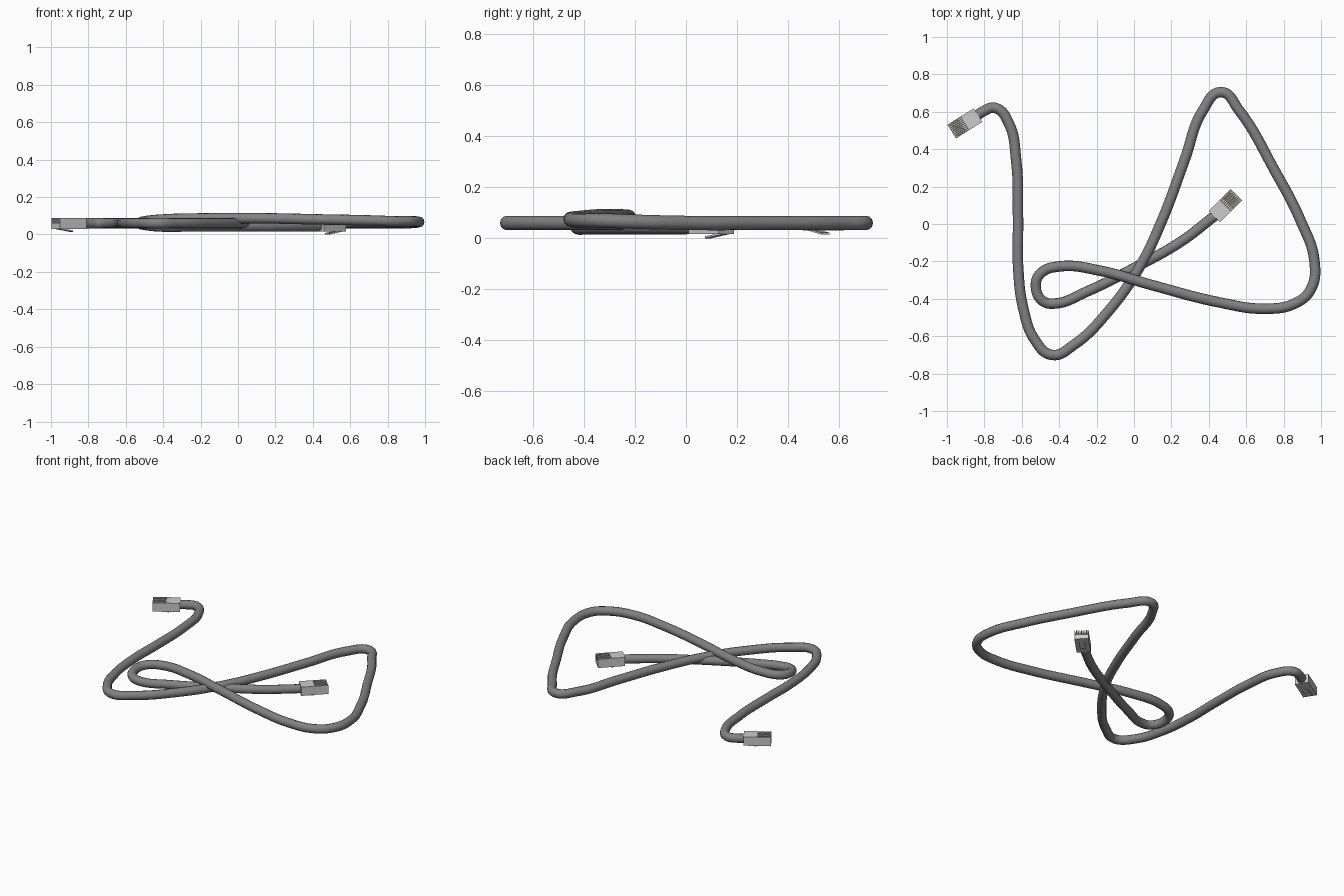
import bpy, bmesh, math
from mathutils import Matrix, Vector

cube = bpy.data.objects.get("Cube")
if cube:
    bpy.data.objects.remove(cube, do_unlink=True)


def material(name, r, g, b):
    mat = bpy.data.materials.new(name)
    mat.use_nodes = True
    mat.diffuse_color = (r, g, b, 1)
    mat.node_tree.nodes["Principled BSDF"].inputs["Base Color"].default_value = (r, g, b, 1)
    return mat


grey = material("cable grey", 0.22, 0.22, 0.22)
plastic = material("plug light grey", 0.6, 0.6, 0.6)
gold = material("contact gold", 0.8, 0.75, 0.05)

# Cable: smooth tube through a few path points
path = [
    (-.85, .57, .06), (-.81, .6, .06), (-.74, .62, .06), (-.67, .54, .06), (-.63, .34, .06),
    (-.62, .02, .06), (-.62, -.22, .06), (-.59, -.46, .06), (-.53, -.62, .06), (-.44, -.7, .06),
    (-.32, -.645, .06), (-.14, -.47, .06), (.03, -.23, .06), (.15, .02, .06), (.27, .34, .06),
    (.37, .61, .06), (.465, .705, .06), (.56, .61, .06), (.75, .29, .06), (.89, .02, .06),
    (.965, -.2, .065), (.945, -.35, .07), (.86, -.425, .07), (.7, -.453, .075), (.46, -.42, .08),
    (.09, -.325, .087), (-.18, -.25, .086), (-.4, -.227, .08), (-.5, -.265, .07),
    (-.525, -.335, .06), (-.49, -.41, .05), (-.42, -.425, .043), (-.26, -.365, .043),
    (.02, -.225, .043), (.25, -.095, .043), (.44, .05, .044),
]
curve = bpy.data.curves.new("cable", "CURVE")
curve.dimensions = "3D"
curve.bevel_depth = 0.028
curve.bevel_resolution = 4
curve.resolution_u = 8
curve.use_fill_caps = True
spline = curve.splines.new("BEZIER")
spline.bezier_points.add(len(path) - 1)
for point, co in zip(spline.bezier_points, path):
    point.co = co
    point.handle_left_type = point.handle_right_type = "AUTO"
cable = bpy.data.objects.new("cable", curve)
bpy.context.collection.objects.link(cable)
curve.materials.append(grey)
bpy.context.view_layer.objects.active = cable
cable.select_set(True)
bpy.ops.object.convert(target="MESH")
bpy.ops.object.shade_smooth_by_angle(angle=math.radians(40))

# Plug dimensions: x runs from the cable end to the tip
LENGTH, WIDTH, HEIGHT = 0.166, 0.086, 0.058
SPLIT, FLOOR = LENGTH * 0.5, HEIGHT * 0.5
SLOTS = 8
PITCH = WIDTH / (SLOTS + 0.5)
slot_centres = [(i - (SLOTS - 1) / 2) * PITCH for i in range(SLOTS)]


def prism(bm, corners, direction):
    """Extrude a closed outline along a direction."""
    face = bm.faces.new([bm.verts.new(c) for c in corners])
    moved = bmesh.ops.extrude_face_region(bm, geom=[face], use_keep_orig=True)["geom"]
    bmesh.ops.translate(bm, vec=Vector(direction),
                        verts=[v for v in moved if isinstance(v, bmesh.types.BMVert)])


def add_object(name, bm, mat, place):
    bmesh.ops.recalc_face_normals(bm, faces=bm.faces)
    mesh = bpy.data.meshes.new(name)
    bm.to_mesh(mesh)
    bm.free()
    mesh.materials.append(mat)
    obj = bpy.data.objects.new(name, mesh)
    obj.matrix_world = place
    bpy.context.collection.objects.link(obj)


def make_plug(name, location, angle):
    place = Matrix.Translation(location) @ Matrix.Rotation(math.radians(angle), 4, "Z")
    w = WIDTH / 2

    # Solid rear half and comb-shaped tip half
    bm = bmesh.new()
    prism(bm, [(0, -w, 0), (0, w, 0), (0, w, HEIGHT), (0, -w, HEIGHT)], (SPLIT, 0, 0))
    comb = [(SPLIT, w, 0), (SPLIT, -w, 0), (SPLIT, -w, HEIGHT)]
    half = PITCH * 0.3
    for y in slot_centres:
        comb += [(SPLIT, y - half, HEIGHT), (SPLIT, y - half, FLOOR),
                 (SPLIT, y + half, FLOOR), (SPLIT, y + half, HEIGHT)]
    comb.append((SPLIT, w, HEIGHT))
    prism(bm, comb, (LENGTH - SPLIT, 0, 0))
    add_object(name + "_housing", bm, plastic, place)

    # Sloping latch, hinged under the tip
    bm = bmesh.new()
    t = WIDTH * 0.2
    prism(bm, [(LENGTH, -t, 0), (SPLIT * 0.8, -t, -0.016), (SPLIT * 0.8, -t, -0.008),
               (LENGTH * 0.8, -t, 0.002)], (0, 2 * t, 0))
    add_object(name + "_latch", bm, plastic, place)

    # Thin contacts standing in the slots
    bm = bmesh.new()
    thin = PITCH * 0.12
    for y in slot_centres:
        prism(bm, [(LENGTH * 0.6, y - thin, FLOOR), (LENGTH * 0.92, y - thin, FLOOR),
                   (LENGTH * 0.92, y - thin, HEIGHT * 0.75),
                   (LENGTH * 0.6, y - thin, HEIGHT * 0.75)], (0, 2 * thin, 0))
    add_object(name + "_contacts", bm, gold, place)


make_plug("right_plug", (-0.834, 0.582, 0.03), 212)
make_plug("left_plug", (0.43, 0.04, 0.016), 45)
